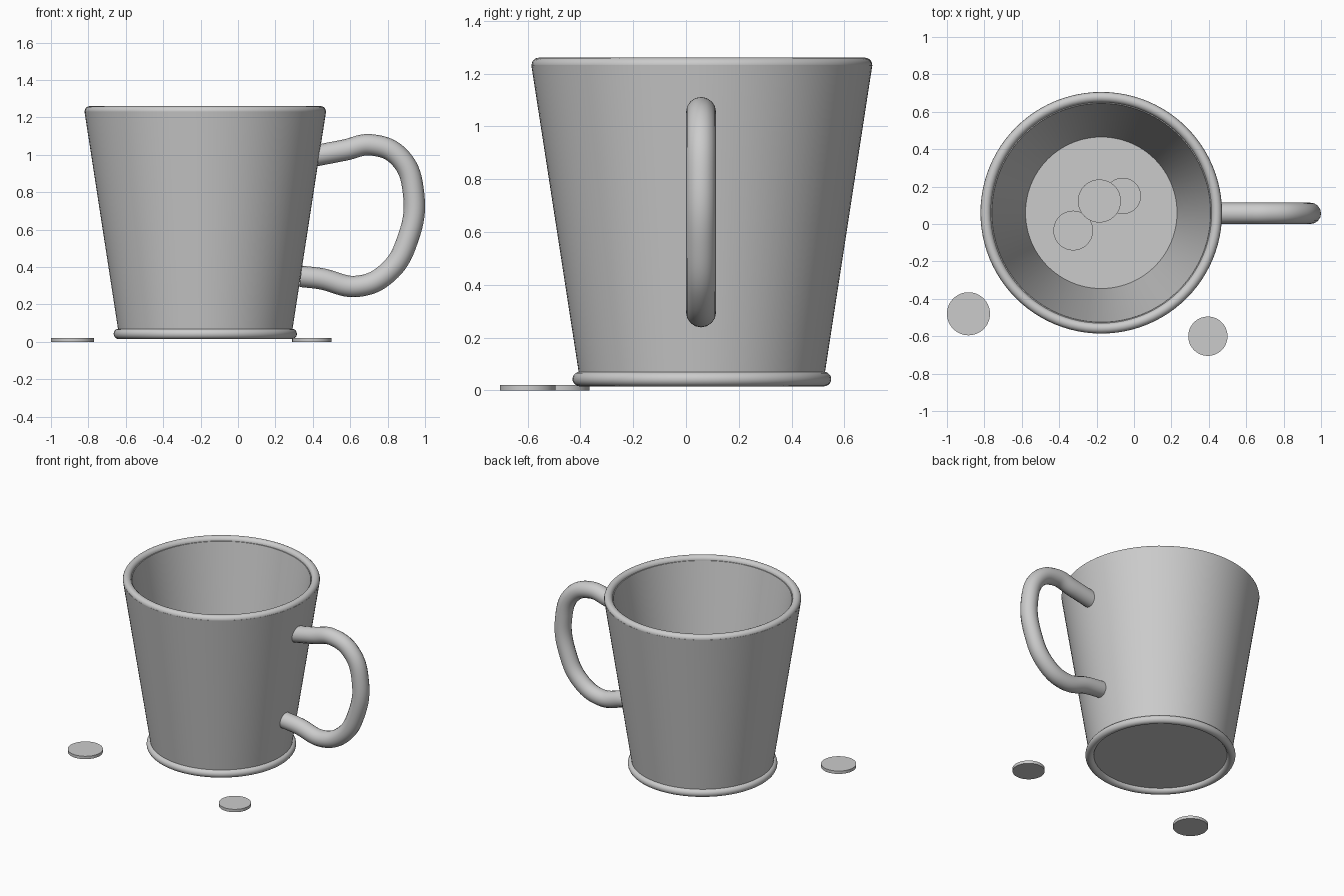
import bpy, bmesh
from math import radians, pi, cos, sin

if "Cube" in bpy.data.objects:
    bpy.data.objects.remove(bpy.data.objects["Cube"])

CX, CY = -0.175, 0.06          # mug axis
SEG = 96


def smooth(obj, angle=35):
    bpy.ops.object.select_all(action='DESELECT')
    obj.select_set(True)
    bpy.context.view_layer.objects.active = obj
    bpy.ops.object.shade_smooth_by_angle(angle=radians(angle))


def lathe(name, profile, loc):
    """Revolve an (r, z) profile around the vertical axis."""
    bm = bmesh.new()
    vs = [bm.verts.new((r, 0, z)) for r, z in profile]
    es = [bm.edges.new(p) for p in zip(vs, vs[1:])]
    bmesh.ops.spin(bm, geom=vs + es, cent=(0, 0, 0), axis=(0, 0, 1),
                   angle=2 * pi, steps=SEG, use_duplicate=False)
    bmesh.ops.remove_doubles(bm, verts=bm.verts, dist=1e-5)
    bmesh.ops.recalc_face_normals(bm, faces=bm.faces)
    me = bpy.data.meshes.new(name)
    bm.to_mesh(me)
    bm.free()
    obj = bpy.data.objects.new(name, me)
    bpy.context.collection.objects.link(obj)
    obj.location = loc
    smooth(obj)
    return obj


def ring(name, radius, thickness, z):
    bpy.ops.mesh.primitive_torus_add(major_radius=radius, minor_radius=thickness,
                                     major_segments=SEG, minor_segments=20,
                                     location=(CX, CY, z))
    obj = bpy.context.object
    obj.name = name
    smooth(obj, 60)


# Tapered hollow cup with floor
lathe("mug_body", [(0, 0.0425), (0.4625, 0.0425), (0.646, 1.2325),
                   (0.585, 1.2325), (0.405, 0.10), (0, 0.10)], (CX, CY, 0))

# Rounded rim and foot
ring("mug_rim", 0.6175, 0.0275, 1.2325)
ring("mug_foot", 0.4625, 0.0275, 0.0425)

# Handle: round tube along a smooth path in the xz plane
path = [(0.415, 0.995), (0.57, 1.025), (0.714, 1.053), (0.865, 0.985),
        (0.939, 0.79), (0.908, 0.55), (0.80, 0.37), (0.64, 0.297),
        (0.44, 0.338), (0.335, 0.35)]
cu = bpy.data.curves.new("handle", 'CURVE')
cu.dimensions = '3D'
cu.bevel_depth = 0.057
cu.bevel_resolution = 6
cu.resolution_u = 10
cu.use_fill_caps = True
sp = cu.splines.new('BEZIER')
sp.bezier_points.add(len(path) - 1)
for bp, (x, z) in zip(sp.bezier_points, path):
    bp.co = (x, 0.057, z)
    bp.handle_left_type = bp.handle_right_type = 'AUTO'
handle = bpy.data.objects.new("handle", cu)
bpy.context.collection.objects.link(handle)
bpy.ops.object.select_all(action='DESELECT')
handle.select_set(True)
bpy.context.view_layer.objects.active = handle
bpy.ops.object.convert(target='MESH')
smooth(bpy.context.object, 50)

# Flat discs: two beside the mug, three on its floor
T = 0.021
discs = [("outer_disc_left", -0.885, -0.48, 0, 0.115),
         ("outer_disc_right", 0.395, -0.60, 0, 0.105),
         ("inner_disc_top", -0.185, 0.123, 0.10 + T, 0.115),
         ("inner_disc_back", -0.06, 0.15, 0.10, 0.097),
         ("inner_disc_front", -0.325, -0.035, 0.10, 0.106)]
for name, x, y, z, r in discs:
    lathe(name, [(0, 0), (r, 0), (r, T), (0, T)], (x, y, z))
